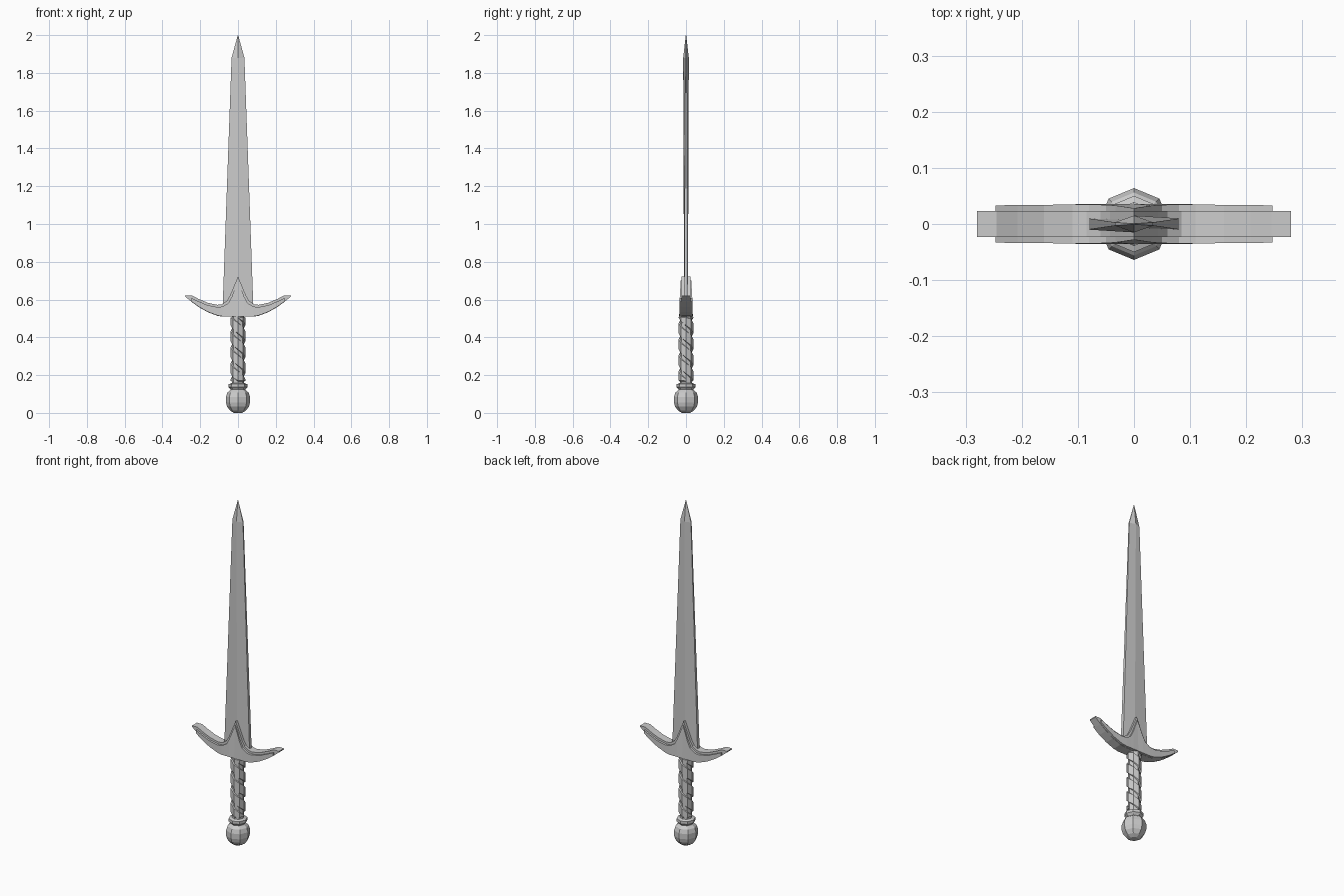
import bpy, bmesh, math

if "Cube" in bpy.data.objects:
    bpy.data.objects.remove(bpy.data.objects["Cube"])


def finish(bm, name):
    bmesh.ops.recalc_face_normals(bm, faces=bm.faces)
    me = bpy.data.meshes.new(name)
    bm.to_mesh(me)
    bm.free()
    ob = bpy.data.objects.new(name, me)
    bpy.context.collection.objects.link(ob)
    return ob


def loft(name, rings):
    """Skin closed rings of equal size and cap both ends."""
    bm = bmesh.new()
    vs = [[bm.verts.new(p) for p in r] for r in rings]
    n = len(vs[0])
    for a, b in zip(vs, vs[1:]):
        for i in range(n):
            j = (i + 1) % n
            bm.faces.new((a[i], a[j], b[j], b[i]))
    bm.faces.new(vs[0][::-1])
    bm.faces.new(vs[-1])
    return finish(bm, name)


def lathe(name, profile, n=8):
    return loft(name, [[(r * math.cos(math.tau * i / n), r * math.sin(math.tau * i / n), z)
                        for i in range(n)] for r, z in profile])


def guard_plate(name, columns):
    """columns: x, lower z, upper z, lower half depth, upper half depth."""
    full = [(-x, *c) for x, *c in columns[:0:-1]] + columns
    return loft(name, [[(x, -dl, lo), (x, dl, lo), (x, du, hi), (x, -du, hi)]
                       for x, lo, hi, dl, du in full])


def strap(name, start, pitch, height, r0, r1, zmin, zmax):
    """Flat band wound down the grip as a faceted spiral."""
    rings = []
    for i in range(int(8 * (zmax - zmin + 2 * pitch) / pitch)):
        a = start + i * math.tau / 8
        z = zmax + height - pitch * i / 8
        lo, hi = max(z - height / 2, zmin), min(z + height / 2, zmax)
        if hi - lo < 0.003:
            continue
        b = min(0.006, (hi - lo) / 4)
        c, s = math.cos(a), math.sin(a)
        rings.append([(r * c, r * s, h) for r, h in
                      ((r0, lo), (r1, lo + b), (r1, hi - b), (r0, hi))])
    return loft(name, rings)


# Blade: thick-edged at the guard, ridge growing towards the tip
def blade_ring(w, edge, ridge, z):
    return [(-w, -edge, z), (0, -ridge, z), (w, -edge, z),
            (w, edge, z), (0, ridge, z), (-w, edge, z)]


loft("blade", [blade_ring(0.082, 0.010, 0.007, 0.54),
               blade_ring(0.034, 0.003, 0.015, 1.88),
               blade_ring(0.001, 0.0005, 0.001, 2.0)])

# Crossguard: swept arms with a central spike, plus a thicker raised inlay
D = 0.023
guard_plate("crossguard", [
    (0.0, 0.51, 0.722, D, D), (0.043, 0.51, 0.62, D, D), (0.06, 0.51, 0.592, D, D),
    (0.085, 0.51, 0.575, D, D), (0.11, 0.514, 0.572, D, D), (0.16, 0.533, 0.583, D, D),
    (0.208, 0.56, 0.603, D, D), (0.245, 0.587, 0.622, D, D), (0.28, 0.616, 0.622, D, D)])
guard_plate("guard_inlay", [
    (0.0, 0.511, 0.70, 0.036, 0.028), (0.033, 0.511, 0.615, 0.036, 0.033),
    (0.05, 0.511, 0.582, 0.036, 0.034), (0.08, 0.511, 0.563, 0.036, 0.035),
    (0.11, 0.516, 0.560, 0.035, 0.035), (0.16, 0.535, 0.570, 0.034, 0.034),
    (0.208, 0.562, 0.590, 0.034, 0.034), (0.247, 0.59, 0.608, 0.033, 0.033)])

# Grip with two interleaved spiral straps
lathe("grip", [(0.032, 0.14), (0.032, 0.515)])
for k in range(2):
    strap(f"grip_strap_{k + 1}", k * math.pi, 0.17, 0.066, 0.029, 0.039, 0.165, 0.51)

# Collar and pommel
lathe("collar", [(0.034, 0.115), (0.042, 0.128), (0.050, 0.136), (0.050, 0.152), (0.036, 0.157)])
lathe("pommel", [(0.022, 0.0), (0.042, 0.012), (0.058, 0.033), (0.064, 0.055),
                 (0.064, 0.085), (0.056, 0.108), (0.036, 0.125)])
